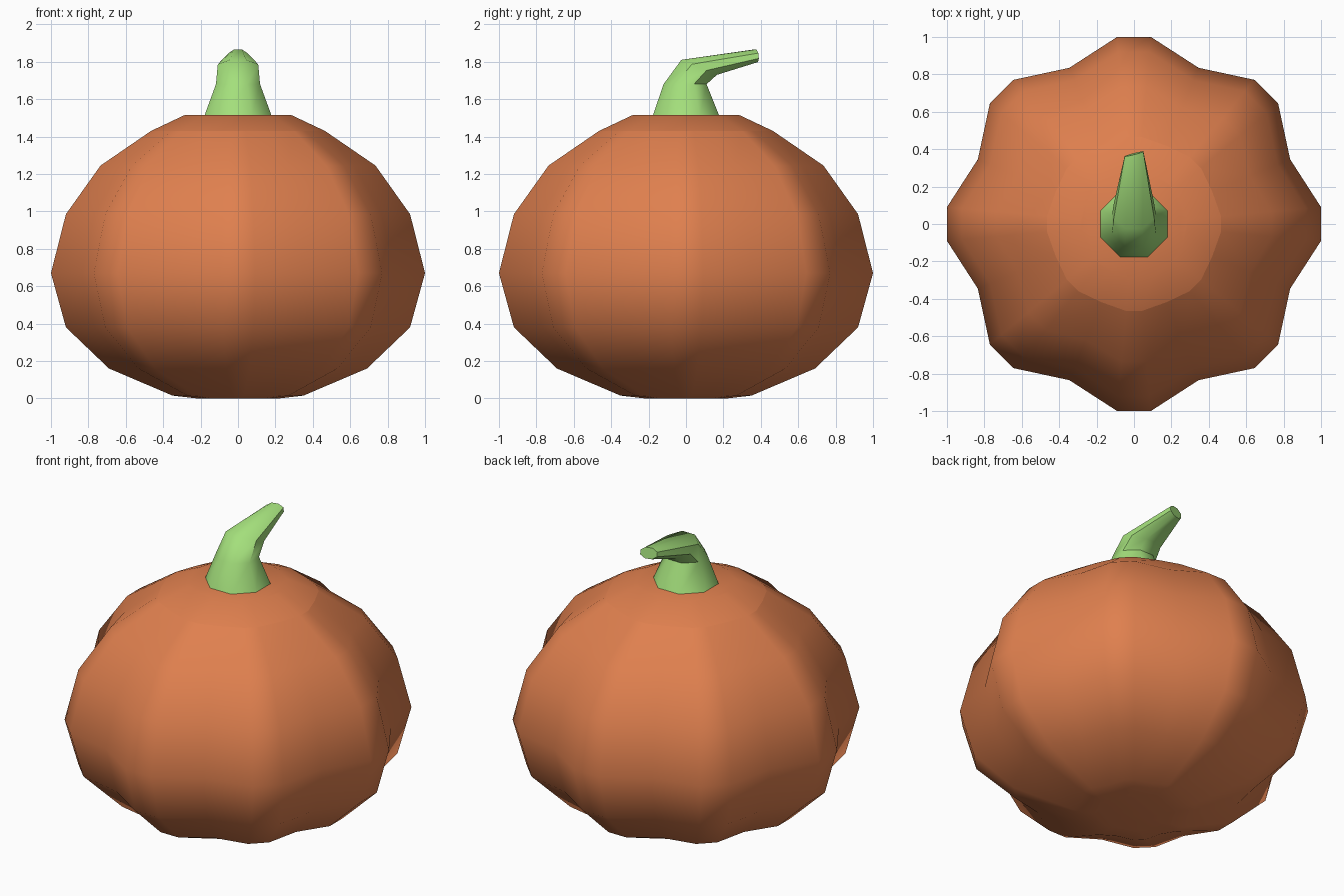
import bpy, bmesh, math
from mathutils import Vector

if "Cube" in bpy.data.objects:
    bpy.data.objects.remove(bpy.data.objects["Cube"])


def material(name, rgb):
    m = bpy.data.materials.new(name)
    m.diffuse_color = (*rgb, 1)
    m.use_nodes = True
    m.node_tree.nodes["Principled BSDF"].inputs["Base Color"].default_value = m.diffuse_color
    return m


def loft(name, rings, mat, sharp_rings=()):
    """Skin a list of point rings, cap both ends, shade smooth with sharp creases."""
    bm = bmesh.new()
    loops = [[bm.verts.new(p) for p in ring] for ring in rings]
    n = len(loops[0])
    for a, b in zip(loops, loops[1:]):
        for i in range(n):
            j = (i + 1) % n
            bm.faces.new((a[i], a[j], b[j], b[i]))
    bm.faces.new(loops[0][::-1])
    bm.faces.new(loops[-1])
    bmesh.ops.recalc_face_normals(bm, faces=bm.faces[:])
    for f in bm.faces:
        f.smooth = True
    for e in bm.edges:
        e.smooth = e.calc_face_angle(0) < math.radians(45)
    for k in sharp_rings:
        for i in range(n):
            bm.edges.get((loops[k][i], loops[k][(i + 1) % n])).smooth = False
    me = bpy.data.meshes.new(name)
    bm.to_mesh(me)
    bm.free()
    me.materials.append(mat)
    ob = bpy.data.objects.new(name, me)
    bpy.context.collection.objects.link(ob)
    return ob


orange = material("pumpkin orange", (0.74, 0.215, 0.077))
green = material("stem green", (0.37, 0.74, 0.20))

# Body: eight lobes, each two crest points and one groove point
LOBES = 8
CREST = math.radians(5.15)


def lobed_ring(r, z, groove):
    pts = []
    for k in range(LOBES):
        a = k * math.tau / LOBES
        for da, s in ((-CREST, 1), (CREST, 1), (math.pi / LOBES, groove)):
            q = r * s / math.cos(CREST)
            pts.append((q * math.cos(a + da), q * math.sin(a + da), z))
    return pts


profile = [  # radius, height, groove depth factor
    (0.22, 0.0, 0.93), (0.35, 0.015, 0.91), (0.69, 0.16, 0.9),
    (0.92, 0.38, 0.9), (1.0, 0.67, 0.9), (0.92, 0.985, 0.9),
    (0.735, 1.245, 0.91), (0.465, 1.43, 0.97), (0.285, 1.515, 0.98)]
loft("pumpkin_body", [lobed_ring(*p) for p in profile], orange, sharp_rings=(7,))

# Stem: eight-sided rings bending towards the back
def stem_ring(centre, xaxis, yaxis):
    c, u, v = Vector(centre), Vector(xaxis), Vector(yaxis)
    k = 1 / math.cos(math.pi / 8)
    return [c + k * (math.cos(a) * u + math.sin(a) * v)
            for a in (math.tau * (i + 0.5) / 8 for i in range(8))]


loft("stem", [
    stem_ring((0, 0, 1.51), (0.18, 0, 0), (0, 0.178, 0)),
    stem_ring((0, -0.005, 1.68), (0.118, 0, 0), (0, 0.115, 0)),
    stem_ring((0, 0.07, 1.77), (0.108, 0, 0), (0, 0.095, -0.04)),
    stem_ring((0, 0.375, 1.832), (0.05, 0.013, 0), (0, 0.004, -0.034)),
], green)
